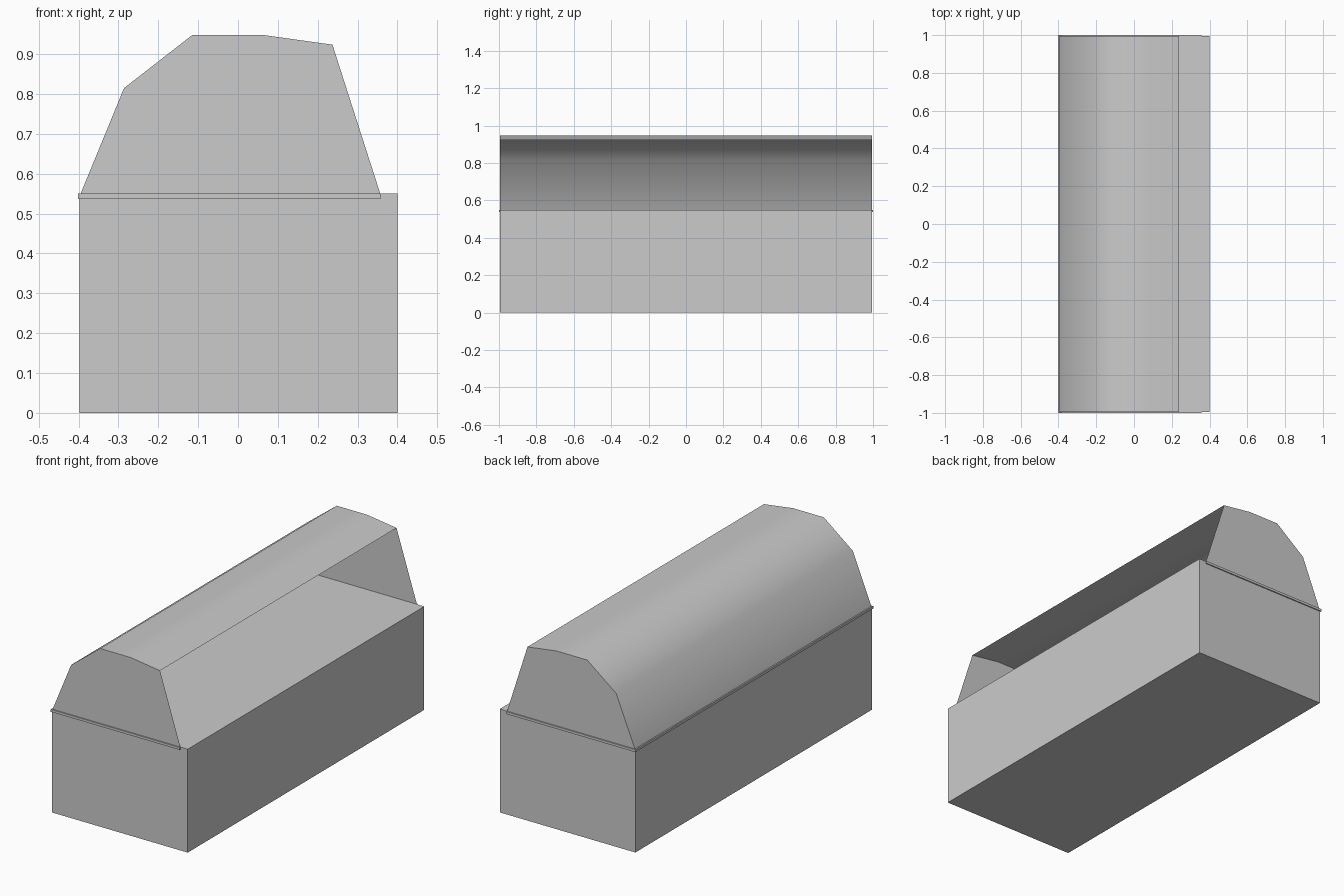
import bpy
import bmesh
from mathutils import Vector

cube = bpy.data.objects.get("Cube")
if cube:
    bpy.data.objects.remove(cube, do_unlink=True)

grey = bpy.data.materials.new("plain_grey")
grey.use_nodes = True
COLOUR = (0.6, 0.6, 0.6, 1)
grey.diffuse_color = COLOUR
grey.node_tree.nodes["Principled BSDF"].inputs["Base Color"].default_value = COLOUR


def finish(name, bm, smooth=False):
    mesh = bpy.data.meshes.new(name)
    for face in bm.faces:
        face.smooth = smooth
    bm.to_mesh(mesh)
    bm.free()
    mesh.materials.append(grey)
    obj = bpy.data.objects.new(name, mesh)
    bpy.context.scene.collection.objects.link(obj)
    return obj


def block(name, low, high):
    bm = bmesh.new()
    bmesh.ops.create_cube(bm, size=1)
    low, high = Vector(low), Vector(high)
    bmesh.ops.scale(bm, vec=high - low, verts=bm.verts)
    bmesh.ops.translate(bm, vec=(low + high) / 2, verts=bm.verts)
    return finish(name, bm)


END = 0.994      # half length of the body and the lid
TOP = 0.55       # height of the body
RIM_LOW = 0.537
RIM_RIGHT = 0.357

# Solid lower body
block("body", (-0.398, -END, 0), (0.4, END, TOP))

# Lid cross-section, from the hinge side over the top to the open side
profile = [(-0.395, TOP), (-0.286, 0.815), (-0.115, 0.948),
           (0.065, 0.948), (0.237, 0.924)]

# Thin curved lid, open toward +x
bm = bmesh.new()
front, back = [[bm.verts.new((x, y, z)) for x, z in profile] for y in (-END, END)]
for i in range(len(profile) - 1):
    bm.faces.new((front[i], front[i + 1], back[i + 1], back[i]))
bm.normal_update()
finish("lid_shell", bm, smooth=True)

# Flat lid ends and the narrow rims beneath them
for side, y in (("front", -1), ("back", 1)):
    bm = bmesh.new()
    outline = profile + [(RIM_RIGHT, TOP)]
    verts = [bm.verts.new((x, y * END, z)) for x, z in outline]
    face = bm.faces.new(verts)
    bm.normal_update()
    if face.normal.y * y < 0:
        face.normal_flip()
    finish(side + "_lid_end", bm)
    inner, outer = sorted((y * END, y))
    block(side + "_rim", (-0.402, inner, RIM_LOW), (RIM_RIGHT, outer, TOP))

# Rim along the closed long side
block("side_rim", (-0.402, -END, RIM_LOW), (-0.395, END, TOP))
